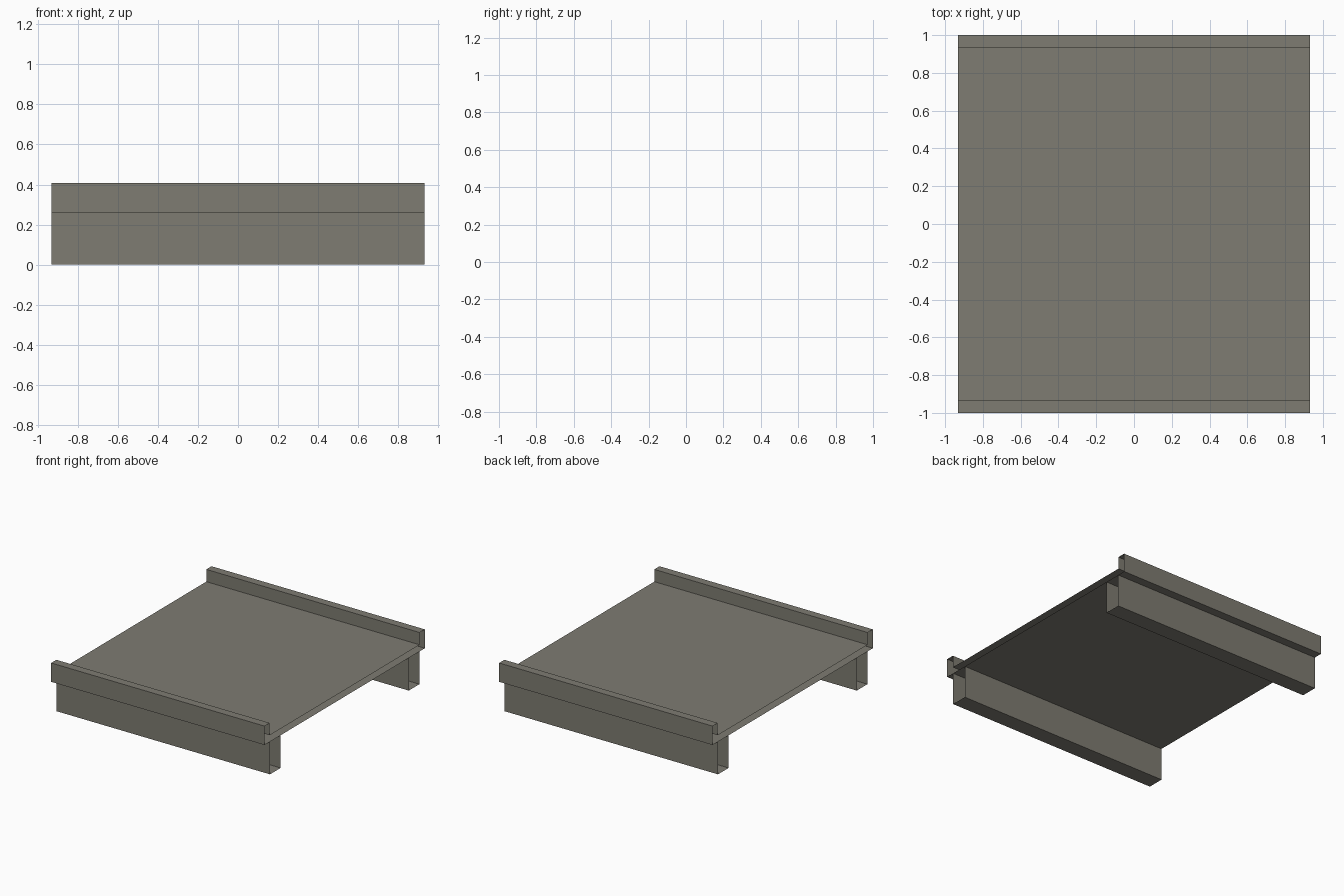
import bpy
import bmesh

if "Cube" in bpy.data.objects:
    bpy.data.objects.remove(bpy.data.objects["Cube"])

HALF_X = 0.932

stone = bpy.data.materials.new("warm_grey")
stone.diffuse_color = (0.21, 0.20, 0.168, 1.0)
stone.use_nodes = True
stone.node_tree.nodes["Principled BSDF"].inputs["Base Color"].default_value = stone.diffuse_color


def extrude_profile(name, profile, closed):
    """Sweep a (y, z) profile along x as an open-ended shell."""
    bm = bmesh.new()
    left = [bm.verts.new((-HALF_X, y, z)) for y, z in profile]
    right = [bm.verts.new((HALF_X, y, z)) for y, z in profile]
    n = len(profile)
    for i in range(n if closed else n - 1):
        j = (i + 1) % n
        bm.faces.new((left[i], left[j], right[j], right[i]))
    mesh = bpy.data.meshes.new(name)
    bm.to_mesh(mesh)
    bm.free()
    mesh.materials.append(stone)
    obj = bpy.data.objects.new(name, mesh)
    bpy.context.collection.objects.link(obj)
    return obj


# Deck slab with a raised curb along each long edge (open at both ends)
half = [(-1.0, 0.258), (-1.0, 0.407), (-0.935, 0.407), (-0.935, 0.31)]
deck = half + [(-y, z) for y, z in reversed(half)]
extrude_profile("bridge_deck", deck[::-1], True)

# U-shaped support beams under each edge
beam = [(-0.932, 0.258), (-0.932, 0.0), (-0.80, 0.0), (-0.80, 0.258)]
extrude_profile("front_beam", beam, False)
extrude_profile("back_beam", [(-y, z) for y, z in reversed(beam)], False)
